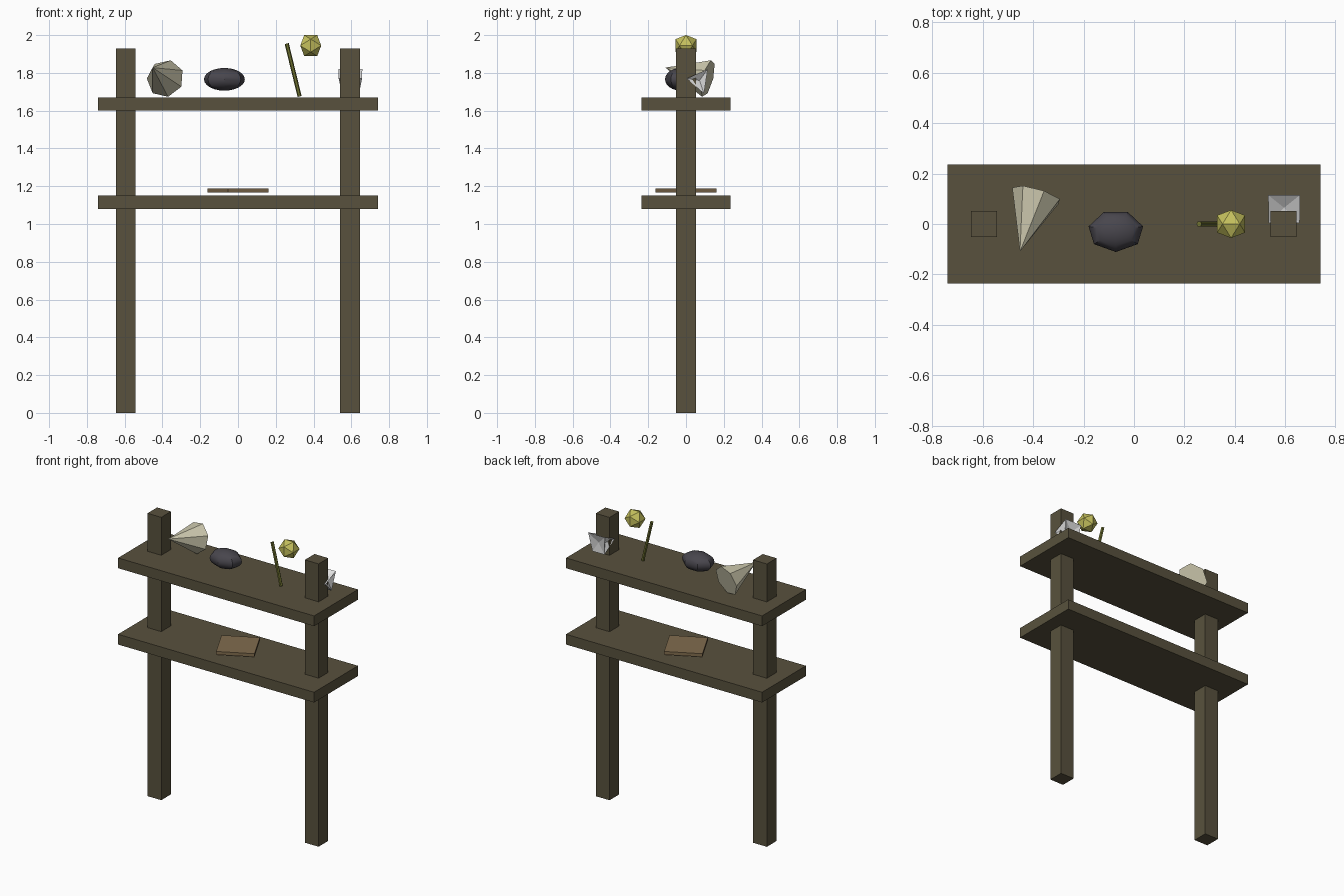
import bpy
import bmesh
import math
from mathutils import Vector, Matrix

default = bpy.data.objects.get("Cube")
if default:
    bpy.data.objects.remove(default, do_unlink=True)


def material(name, rgb):
    m = bpy.data.materials.new(name)
    m.use_nodes = True
    m.diffuse_color = (*rgb, 1)
    m.node_tree.nodes["Principled BSDF"].inputs["Base Color"].default_value = (*rgb, 1)
    return m


WOOD = material("dark wood", (0.098, 0.083, 0.047))
CREAM = material("cream shell", (0.62, 0.59, 0.43))
STONE = material("dark stone", (0.065, 0.061, 0.074))
STEM = material("olive stem", (0.16, 0.17, 0.03))
YELLOW = material("yellow bloom", (0.56, 0.53, 0.11))
TAN = material("tan cover", (0.22, 0.15, 0.076))
WHITE = material("white crystal", (0.77, 0.77, 0.77))


def finish(name, bm, mat, matrix=Matrix()):
    bmesh.ops.recalc_face_normals(bm, faces=bm.faces[:])
    mesh = bpy.data.meshes.new(name)
    bm.to_mesh(mesh)
    bm.free()
    mesh.materials.append(mat)
    ob = bpy.data.objects.new(name, mesh)
    ob.matrix_world = matrix
    bpy.context.collection.objects.link(ob)
    return ob


def box(name, centre, size, mat, turn=0):
    bm = bmesh.new()
    bmesh.ops.create_cube(bm, size=1, matrix=Matrix.Diagonal((*size, 1)))
    return finish(name, bm, mat, Matrix.Translation(centre) @ Matrix.Rotation(turn, 4, 'Z'))


def cone(name, base, tip, r1, r2, sides, mat, spin=0):
    """Cone or rod whose axis runs from base to tip."""
    base, tip = Vector(base), Vector(tip)
    axis = tip - base
    bm = bmesh.new()
    bmesh.ops.create_cone(bm, cap_ends=True, segments=sides, radius1=r1, radius2=r2,
                          depth=axis.length)
    bmesh.ops.remove_doubles(bm, verts=bm.verts[:], dist=0.0005)
    turn = axis.to_track_quat('Z', 'Y').to_matrix().to_4x4()
    return finish(name, bm, mat, Matrix.Translation((base + tip) / 2) @ turn
                  @ Matrix.Rotation(spin, 4, 'Z'))


def hull(points):
    bm = bmesh.new()
    for p in points:
        bm.verts.new(p)
    bmesh.ops.convex_hull(bm, input=bm.verts[:])
    return bm


# Posts and shelves
for side, x in (("right", -0.595), ("left", 0.593)):
    box(side + "_post", (x, 0, 0.965), (0.104, 0.104, 1.93), WOOD)
for level, z in (("lower", 1.115), ("upper", 1.636)):
    box(level + "_shelf", (0, 0, z), (1.48, 0.473, 0.07), WOOD)

# Square slab turned on the lower shelf
box("square_slab", (0, 0, 1.177), (0.24, 0.24, 0.022), TAN, math.radians(27))

# Seven-sided shell cone lying on its side
cone("shell_cone", (-0.385, 0.115, 1.77), (-0.452, -0.109, 1.828), 0.102, 0, 7, CREAM,
     math.pi / 2)

# Flattened stone, seven segments around
bm = bmesh.new()
bmesh.ops.create_uvsphere(bm, u_segments=7, v_segments=12, radius=1,
                          matrix=Matrix.Rotation(math.pi, 4, 'Z'))
bmesh.ops.scale(bm, vec=(0.111, 0.083, 0.06), verts=bm.verts[:])
stone = finish("stone", bm, STONE, Matrix.Translation((-0.072, -0.028, 1.766)))
bpy.context.view_layer.objects.active = stone
stone.select_set(True)
bpy.ops.object.shade_smooth_by_angle(angle=math.radians(35))
stone.select_set(False)

# Leaning stem
cone("stem", (0.326, 0, 1.675), (0.258, 0, 1.955), 0.011, 0.011, 6, STEM)

# Twenty-sided bloom resting edge up
phi = (1 + math.sqrt(5)) / 2
signs = [(a, b) for a in (-1, 1) for b in (-1, 1)]
corners = []
for a, b in signs:
    corners += [(a, 0, b * phi), (a * phi, b, 0), (0, a * phi, b)]
bloom = hull([Vector(c) * 0.0343 for c in corners])
finish("bloom", bloom, YELLOW, Matrix.Translation((0.385, 0, 1.9445)))

# Spiky crystal: three-sided prism with its faces pushed inwards
profile = [(0.062, 0.004, 1.77), (0.063, 0.115, 1.82), (0.045, 0.095, 1.69)]
crystal = hull([(0.595 + s * x, y, z) for x, y, z in profile for s in (-1, 1)])
bmesh.ops.dissolve_limit(crystal, angle_limit=0.1, verts=crystal.verts[:],
                         edges=crystal.edges[:])
heart = sum((v.co for v in crystal.verts), Vector()) / len(crystal.verts)
poked = bmesh.ops.poke(crystal, faces=crystal.faces[:])
for v in poked["verts"]:
    v.co = v.co.lerp(heart, 0.4)
finish("crystal", crystal, WHITE)
